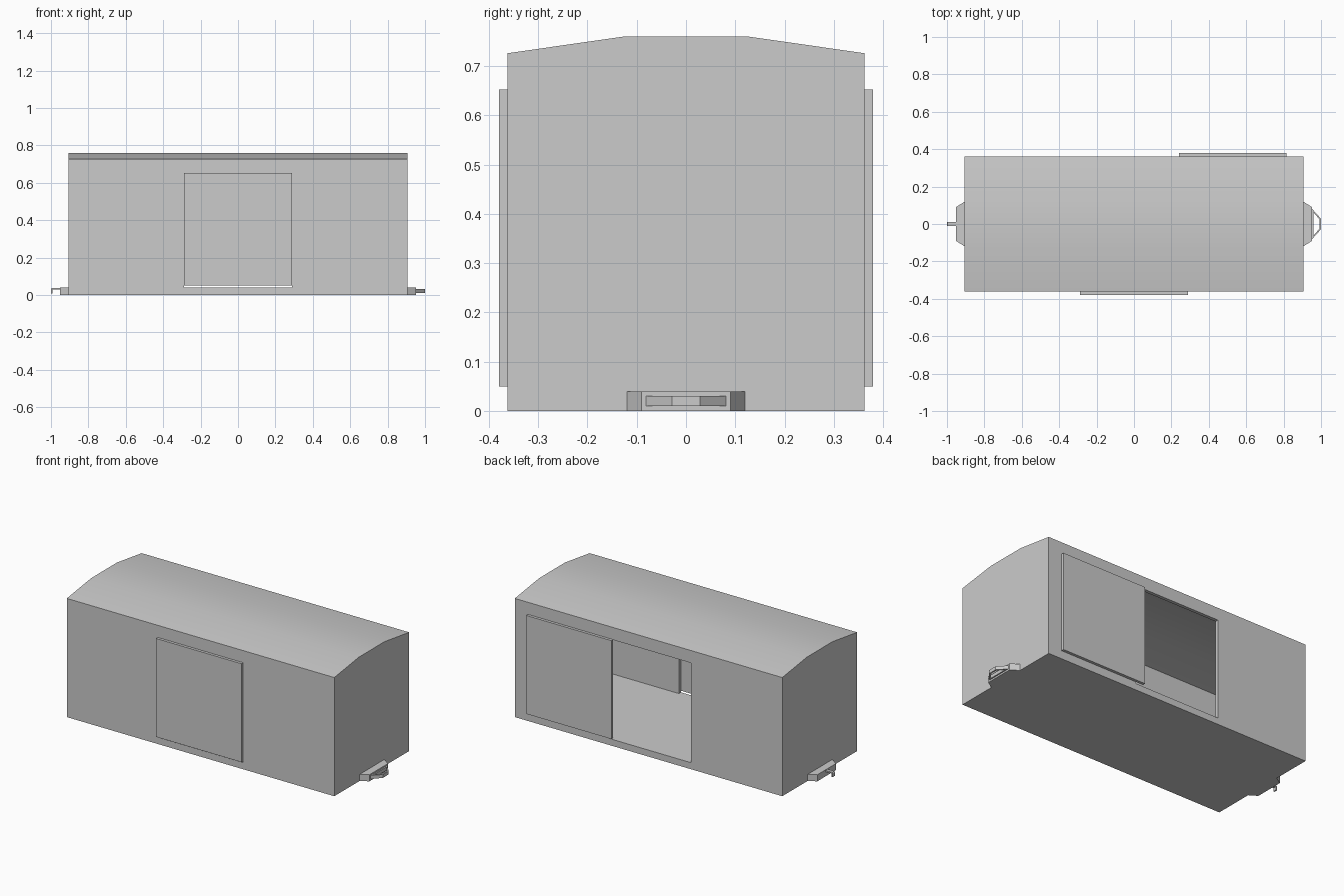
import bpy, bmesh
from mathutils import Vector

if "Cube" in bpy.data.objects:
    bpy.data.objects.remove(bpy.data.objects["Cube"])


def prism(name, outline, axis, lo, hi):
    """Extrude a closed 2D outline along x, y or z (remaining axes keep order)."""
    bm = bmesh.new()

    def place(p, d):
        c = list(p)
        c.insert("xyz".index(axis), d)
        return bm.verts.new(c)

    a = [place(p, lo) for p in outline]
    b = [place(p, hi) for p in outline]
    n = len(outline)
    bm.faces.new(a)
    bm.faces.new(b)
    for i in range(n):
        j = (i + 1) % n
        bm.faces.new((a[i], a[j], b[j], b[i]))
    bmesh.ops.recalc_face_normals(bm, faces=bm.faces)
    mesh = bpy.data.meshes.new(name)
    bm.to_mesh(mesh)
    bm.free()
    obj = bpy.data.objects.new(name, mesh)
    bpy.context.collection.objects.link(obj)
    return obj


def box(name, x0, x1, y0, y1, z0, z1):
    return prism(name, [(x0, y0), (x1, y0), (x1, y1), (x0, y1)], "z", z0, z1)


def cut(obj, cutter):
    cutter.hide_render = True
    mod = obj.modifiers.new("cut", "BOOLEAN")
    mod.operation = "DIFFERENCE"
    mod.solver = "EXACT"
    mod.object = cutter
    bpy.context.view_layer.objects.active = obj
    bpy.ops.object.modifier_apply(modifier=mod.name)
    bpy.data.objects.remove(cutter)


# wagon body: hollow shell with an arched roof
def section(w, floor, eave, crown):
    return [(-w, floor), (w, floor), (w, eave), (0.125, crown),
            (-0.125, crown), (-w, eave)]


body = prism("wagon_body", section(0.362, 0, 0.726, 0.76), "x", -0.905, 0.905)
cut(body, prism("cavity", section(0.342, 0.04, 0.708, 0.74), "x", -0.885, 0.885))
# doorways on both long sides
cut(body, box("doorways", -0.288, 0.288, -0.5, 0.5, 0.04, 0.65))

bpy.ops.object.select_all(action="DESELECT")
body.select_set(True)
bpy.context.view_layer.objects.active = body
bpy.ops.object.shade_smooth_by_angle(angle=0.5)

# sliding doors: front closed, back slid open
box("front_door", -0.288, 0.288, -0.379, -0.362, 0.05, 0.652)
box("back_door", 0.24, 0.815, 0.362, 0.379, 0.05, 0.652)

# tapered buffer beams at both ends
for side, label in ((1, "right"), (-1, "left")):
    beam = [(0.905, -0.12), (0.952, -0.09), (0.952, 0.09), (0.905, 0.12)]
    prism(label + "_buffer", [(side * x, y) for x, y in beam], "z", 0, 0.04)

# coupling loop on the right: trapezoid ring
loop = prism("coupling_loop", [(0.952, -0.081), (1.0, -0.028), (1.0, 0.028),
                               (0.952, 0.081)], "z", 0.01, 0.031)
cut(loop, prism("loop_hole", [(0.96, -0.062), (0.991, -0.025), (0.991, 0.025),
                              (0.96, 0.062)], "z", 0, 0.05))

# coupling hook on the left: arm with a tip pointing down
prism("coupling_hook", [(-0.952, 0.036), (-0.996, 0.036), (-1.0, 0.03),
                        (-1.0, 0.008), (-0.991, 0.008), (-0.991, 0.028),
                        (-0.952, 0.028)], "y", -0.01, 0.01)
